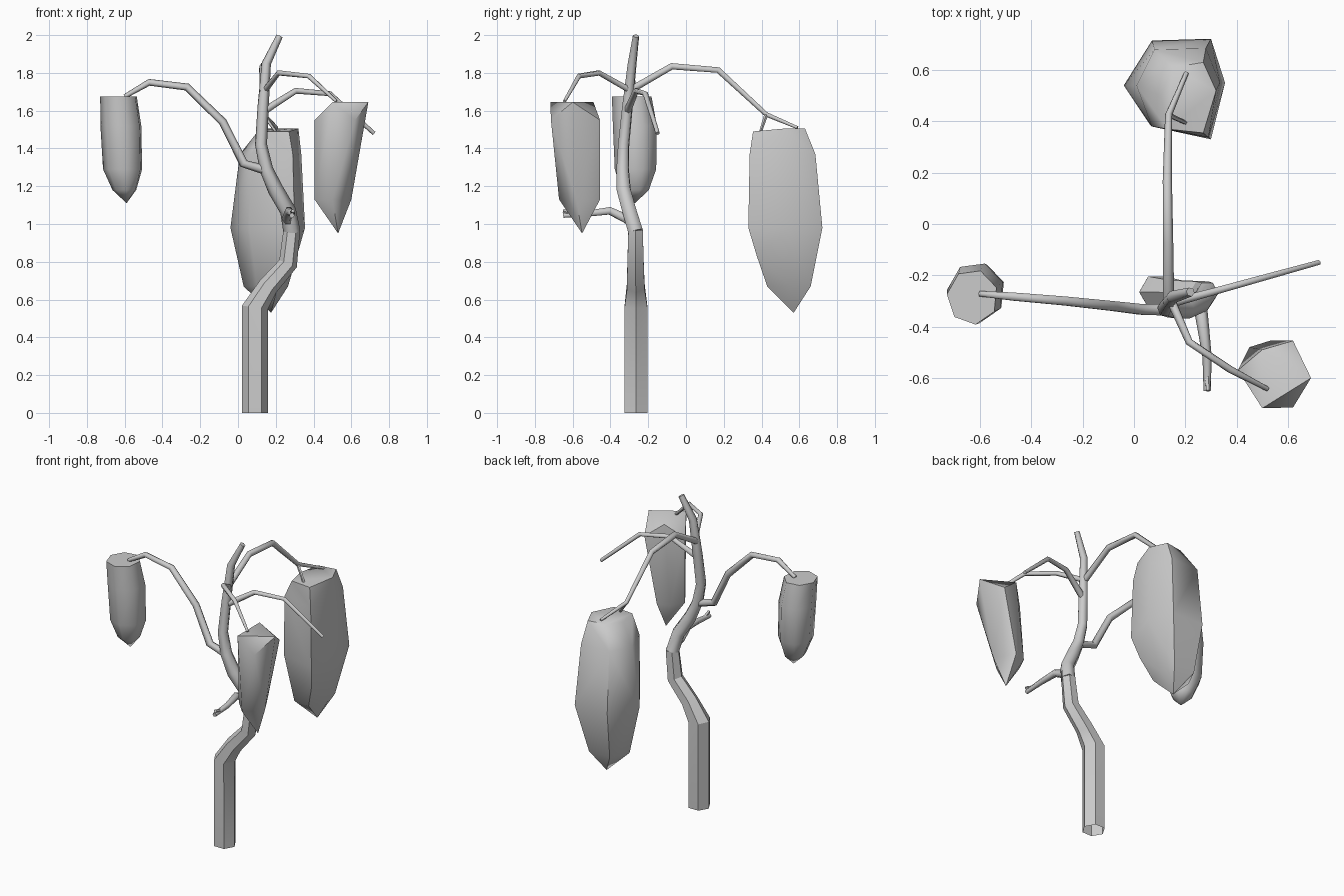
import bpy, bmesh, math
from mathutils import Vector

if "Cube" in bpy.data.objects:
    bpy.data.objects.remove(bpy.data.objects["Cube"])


def finish(name, me, angle):
    for p in me.polygons:
        p.use_smooth = True
    me.set_sharp_from_angle(angle=math.radians(angle))
    ob = bpy.data.objects.new(name, me)
    bpy.context.collection.objects.link(ob)
    return ob


def make(name, verts, faces, angle):
    me = bpy.data.meshes.new(name)
    me.from_pydata([tuple(v) for v in verts], [], faces)
    me.update()
    return finish(name, me, angle)


def skin(rings, n):
    """Quads joining consecutive rings of n vertices."""
    return [(r * n + i, r * n + (i + 1) % n, (r + 1) * n + (i + 1) % n, (r + 1) * n + i)
            for r in range(rings - 1) for i in range(n)]


def tube(name, path, n=6, angle=65, open_start=False):
    """Faceted tube through (x, y, z, radius) points."""
    pts = [Vector(p[:3]) for p in path]
    verts, side = [], None
    for k, p in enumerate(pts):
        a, b = pts[max(k - 1, 0)], pts[min(k + 1, len(pts) - 1)]
        t = (b - a).normalized()
        if side is None:
            side = Vector((1, 0, 0)) if abs(t.x) < 0.7 else Vector((0, 0, 1))
        side = (side - t * side.dot(t)).normalized()
        up = t.cross(side)
        for i in range(n):
            w = math.tau * i / n
            verts.append(p + (side * math.cos(w) + up * math.sin(w)) * path[k][3])
    faces = skin(len(pts), n)
    last = (len(pts) - 1) * n
    faces.append(tuple(range(last, last + n)))
    if not open_start:
        faces.append(tuple(reversed(range(n))))
    return make(name, verts, faces, angle)


def round_pod(name, tip, rings, n, turn):
    """Hanging pod: rings (x, y, z, rx, ry) from bottom to top, pointed tip, flat cap."""
    verts = []
    for x, y, z, rx, ry in rings:
        for i in range(n):
            w = math.tau * i / n + turn
            verts.append((x + rx * math.cos(w), y + ry * math.sin(w), z))
    faces = skin(len(rings), n)
    last, m = (len(rings) - 1) * n, len(verts)
    verts.append(tip)
    faces += [(m, (i + 1) % n, i) for i in range(n)]
    faces.append(tuple(range(last, last + n)))
    return make(name, verts, faces, 62)


def faceted_pod(name, levels):
    """Irregular pod: convex hull around the corner points (x, y) at each height."""
    bm = bmesh.new()
    for z, corners in levels:
        for x, y in corners:
            bm.verts.new((x, y, z))
    res = bmesh.ops.convex_hull(bm, input=bm.verts)
    loose = [v for v in bm.verts if not v.link_faces]
    bmesh.ops.delete(bm, geom=loose, context='VERTS')
    bmesh.ops.recalc_face_normals(bm, faces=bm.faces)
    me = bpy.data.meshes.new(name)
    bm.to_mesh(me)
    bm.free()
    return finish(name, me, 50)


# Trunk: hard-edged base, smoother upper stem
tube("trunk_base", [(.09, -.265, 0, .07), (.09, -.265, .56, .07), (.16, -.266, .67, .054),
                    (.265, -.267, .79, .05), (.285, -.267, .97, .044)], angle=30, open_start=True)
tube("trunk_upper", [(.285, -.267, .96, .045), (.265, -.30, 1.07, .043), (.20, -.33, 1.18, .042),
                     (.15, -.335, 1.29, .036), (.122, -.33, 1.42, .032), (.133, -.31, 1.62, .03),
                     (.15, -.285, 1.85, .025), (.22, -.265, 1.995, .018)])

# Branches
tube("left_branch", [(.15, -.335, 1.285, .026), (.03, -.333, 1.32, .024), (-.08, -.32, 1.54, .022),
                     (-.27, -.30, 1.725, .02), (-.47, -.283, 1.75, .018), (-.60, -.272, 1.675, .012)])
tube("back_branch", [(.135, -.31, 1.70, .022), (.133, -.075, 1.835, .02), (.13, .17, 1.815, .018),
                     (.135, .425, 1.58, .014), (.205, .59, 1.51, .009)])
tube("back_twig", [(.135, .425, 1.58, .011), (.20, .395, 1.49, .008)], n=5)
tube("front_right_branch", [(.145, -.30, 1.71, .018), (.215, -.46, 1.80, .015),
                            (.375, -.567, 1.783, .014), (.52, -.643, 1.65, .009)])
tube("right_branch", [(.14, -.31, 1.60, .02), (.305, -.265, 1.705, .016),
                      (.485, -.215, 1.69, .014), (.72, -.15, 1.48, .011)])
tube("front_stub", [(.275, -.28, 1.0, .028), (.258, -.32, 1.03, .027), (.27, -.405, 1.07, .023),
                    (.285, -.52, 1.055, .018), (.285, -.65, 1.045, .014)])
tube("front_stub_twig", [(.285, -.59, 1.05, .012), (.29, -.65, 1.07, .01)], n=5)

# Hanging pods
faceted_pod("back_pod", [
    (.53, [(.175, .57)]),
    (.67, [(.03, .54), (.09, .66), (.24, .66), (.265, .55), (.21, .43), (.10, .44)]),
    (.83, [(.27, .375)]),
    (.98, [(-.04, .54), (.07, .715), (.30, .722), (.355, .55), (.30, .33), (.06, .39)]),
    (1.37, [(.01, .54), (.08, .68), (.28, .685), (.335, .55), (.29, .337), (.07, .38)]),
    (1.49, [(.105, .50), (.27, .355), (.13, .37)]),
    (1.505, [(.15, .61), (.27, .63), (.32, .52)])])
round_pod("left_pod", (-.59, -.27, 1.11), [(-.60, -.268, 1.18, .065, .075),
          (-.608, -.265, 1.29, .107, .113), (-.617, -.268, 1.52, .112, .12),
          (-.63, -.285, 1.675, .10, .108)], n=7, turn=.35)
faceted_pod("front_right_pod", [
    (.95, [(.53, -.55)]),
    (1.13, [(.405, -.57), (.60, -.58), (.50, -.672), (.45, -.48), (.53, -.455)]),
    (1.55, [(.405, -.57), (.62, -.455), (.62, -.715)]),
    (1.645, [(.50, -.49), (.69, -.60), (.50, -.718)])])
